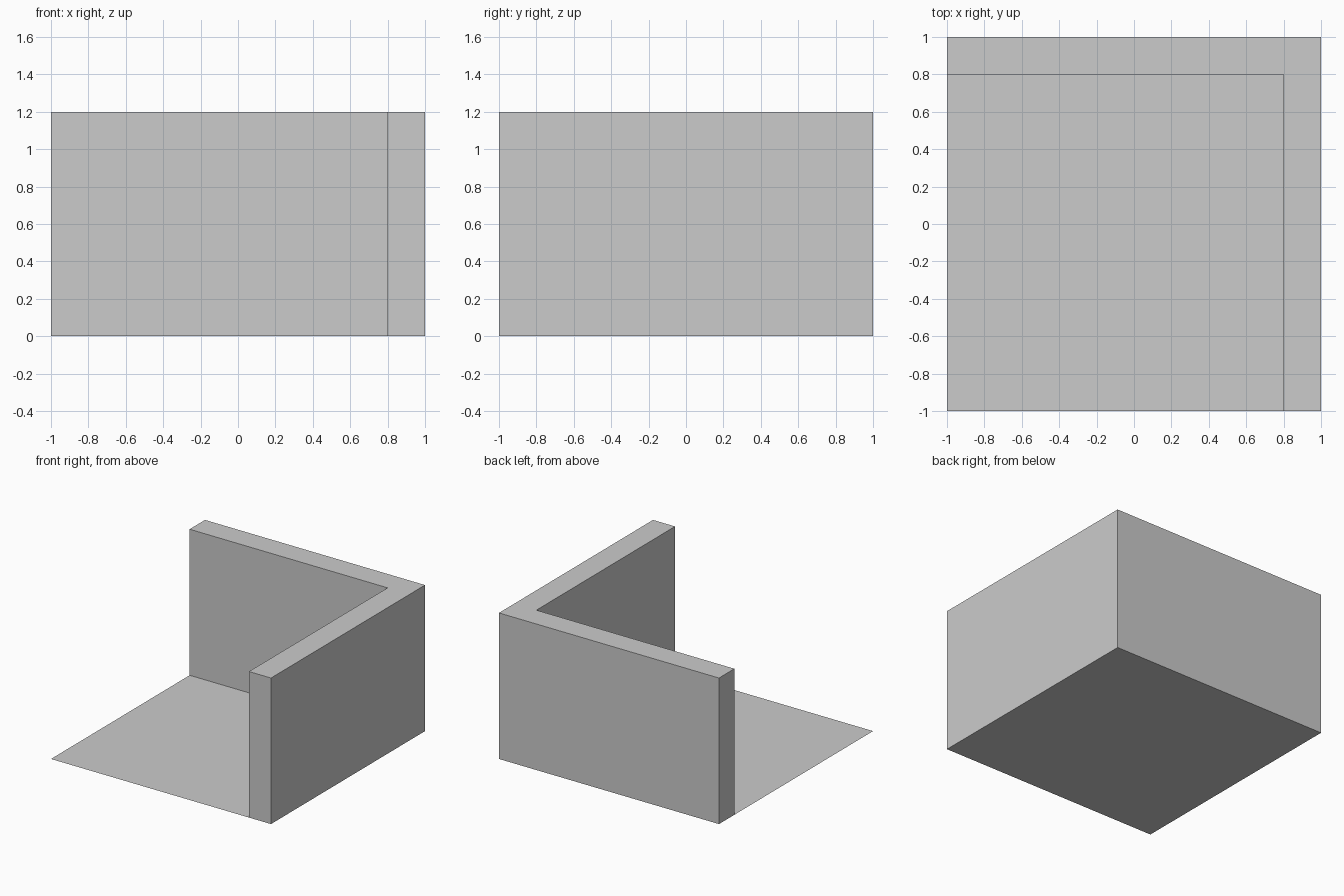
import bpy, bmesh

if "Cube" in bpy.data.objects:
    bpy.data.objects.remove(bpy.data.objects["Cube"])


def make_slab(name, outline, height=0.0):
    """Flat outline on the ground, raised to a height; the underside is left to the floor."""
    bm = bmesh.new()
    base = bm.faces.new([bm.verts.new((x, y, 0)) for x, y in outline])
    if height:
        result = bmesh.ops.extrude_face_region(bm, geom=[base], use_keep_orig=True)
        top = [v for v in result["geom"] if isinstance(v, bmesh.types.BMVert)]
        bmesh.ops.translate(bm, verts=top, vec=(0, 0, height))
        bmesh.ops.recalc_face_normals(bm, faces=bm.faces)
        under = [f for f in bm.faces if all(abs(v.co.z) < 1e-6 for v in f.verts)]
        bmesh.ops.delete(bm, geom=under, context='FACES_ONLY')
    mesh = bpy.data.meshes.new(name)
    bm.to_mesh(mesh)
    bm.free()
    obj = bpy.data.objects.new(name, mesh)
    bpy.context.collection.objects.link(obj)
    return obj


half, inner, wall_height = 1.0, 0.8, 1.2

# Thin square floor
make_slab("floor", [(-half, -half), (half, -half), (half, half), (-half, half)])

# L-shaped corner wall along the right and back edges
make_slab("corner_wall", [(inner, -half), (half, -half), (half, half),
                          (-half, half), (-half, inner), (inner, inner)], wall_height)
